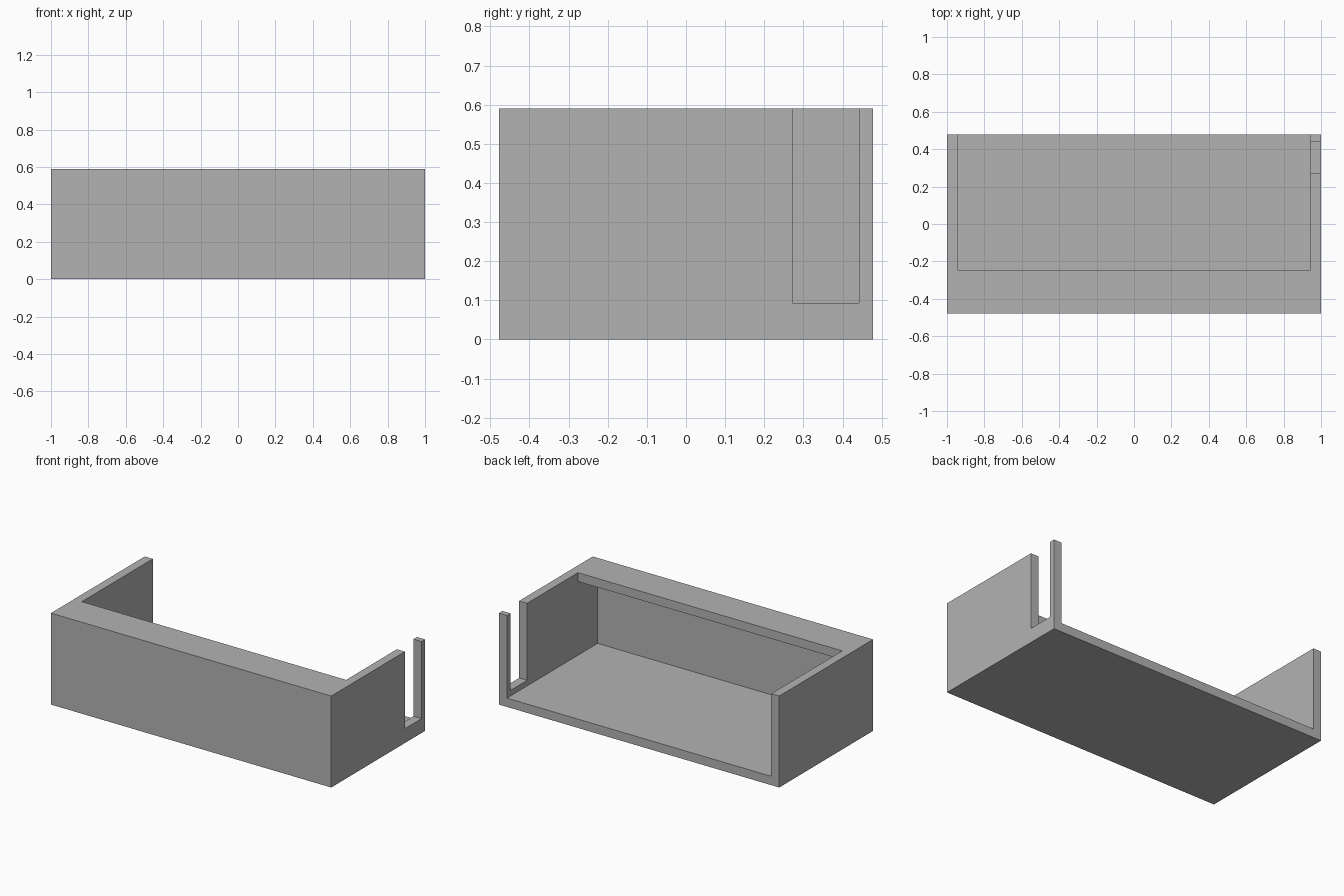
import bpy
from mathutils import Vector

default = bpy.data.objects.get("Cube")
if default:
    bpy.data.objects.remove(default, do_unlink=True)

# Overall size and thicknesses
WIDTH, DEPTH, HEIGHT = 2.0, 0.956, 0.59
WALL, FRONT_WALL = 0.057, 0.032
HALF_W, HALF_D = WIDTH / 2, DEPTH / 2
LIP_EDGE = -0.245
OVER = 0.1  # how far cutters reach past the outer faces

grey = bpy.data.materials.new("plain_grey")
grey.use_nodes = True
colour = (0.45, 0.45, 0.45, 1)
grey.diffuse_color = colour
grey.node_tree.nodes["Principled BSDF"].inputs["Base Color"].default_value = colour


def box(name, low, high):
    """Axis-aligned box between two corners."""
    low, high = Vector(low), Vector(high)
    bpy.ops.mesh.primitive_cube_add(size=1)
    obj = bpy.context.object
    obj.name = name
    for v in obj.data.vertices:
        v.co = (low + high) / 2 + v.co * (high - low)
    obj.data.materials.append(grey)
    return obj


def cut(target, low, high):
    """Remove a box-shaped volume from the target."""
    cutter = box("cutter", low, high)
    cutter.hide_render = True
    mod = target.modifiers.new("cut", "BOOLEAN")
    mod.operation, mod.solver, mod.object = "DIFFERENCE", "EXACT", cutter
    bpy.context.view_layer.objects.active = target
    bpy.ops.object.modifier_apply(modifier=mod.name)
    bpy.data.objects.remove(cutter, do_unlink=True)


tray = box("open_back_tray", (-HALF_W, -HALF_D, 0), (HALF_W, HALF_D, HEIGHT))
inner = HALF_W - WALL

# Cavity under the front lip, open at the back
cut(tray, (-inner, -HALF_D + FRONT_WALL, WALL), (inner, HALF_D + OVER, HEIGHT - WALL))
# Opening in the top behind the lip
cut(tray, (-inner, LIP_EDGE, HEIGHT / 2), (inner, HALF_D + OVER, HEIGHT + OVER))
# Tall cable slot in the left wall, leaving a thin post at the back
cut(tray, (inner - OVER, 0.272, 0.093), (HALF_W + OVER, 0.442, HEIGHT + OVER))
